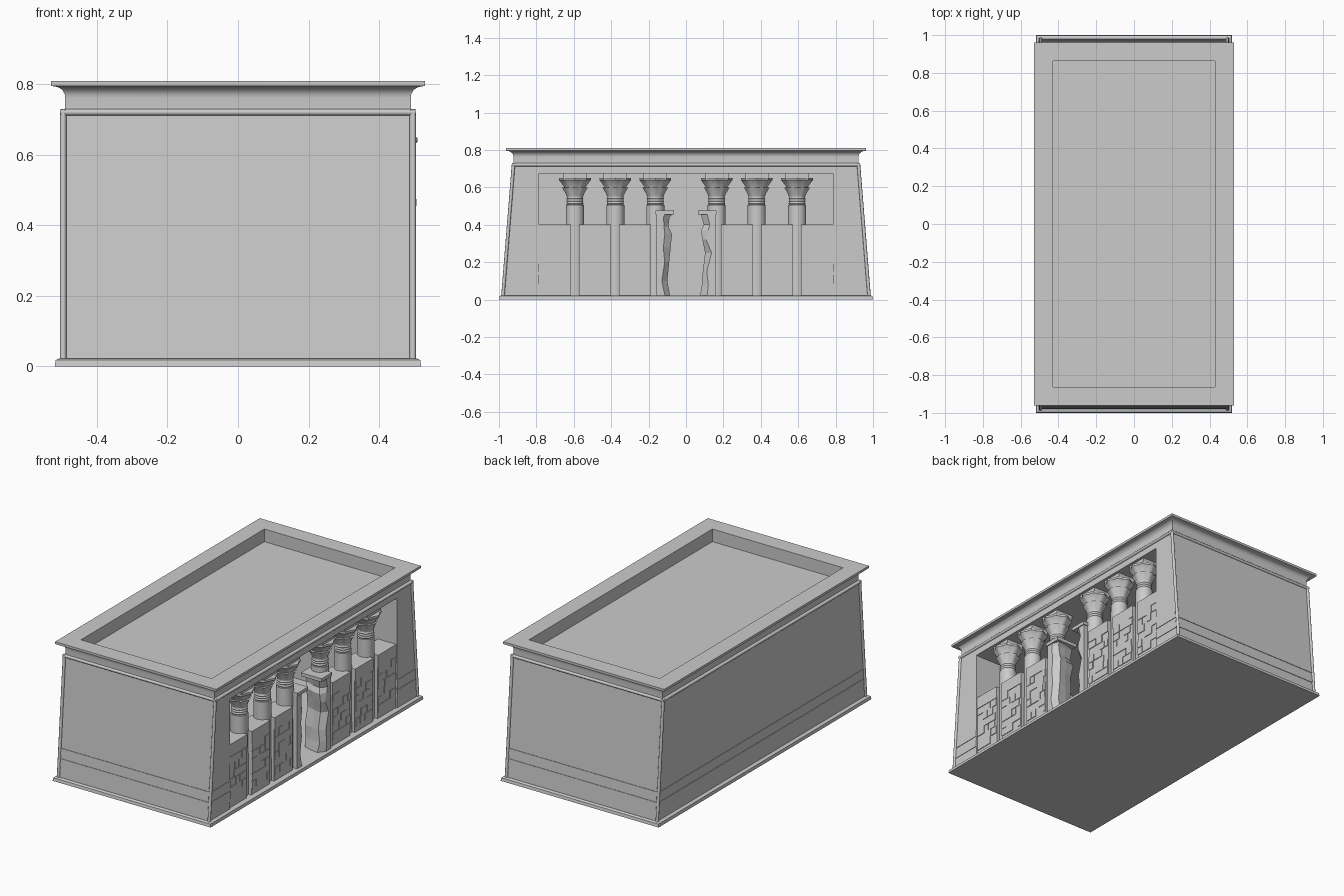
import bpy, bmesh, math, random
from mathutils import Vector

random.seed(4)
if "Cube" in bpy.data.objects:
    bpy.data.objects.remove(bpy.data.objects["Cube"])

stone = bpy.data.materials.new("pale grey stone")
stone.use_nodes = True
stone.diffuse_color = (0.6, 0.6, 0.6, 1)
stone.node_tree.nodes["Principled BSDF"].inputs["Base Color"].default_value = (0.6, 0.6, 0.6, 1)


def finish(name, bm, smooth=False):
    bmesh.ops.recalc_face_normals(bm, faces=bm.faces)
    mesh = bpy.data.meshes.new(name)
    bm.to_mesh(mesh)
    bm.free()
    mesh.materials.append(stone)
    ob = bpy.data.objects.new(name, mesh)
    bpy.context.collection.objects.link(ob)
    if smooth:
        bpy.ops.object.select_all(action="DESELECT")
        ob.select_set(True)
        bpy.context.view_layer.objects.active = ob
        bpy.ops.object.shade_smooth_by_angle(angle=math.radians(35))
    return ob


def loft(name, rings, smooth=False):
    """Skin a stack of closed rings and cap both ends."""
    bm = bmesh.new()
    rows = [[bm.verts.new(p) for p in ring] for ring in rings]
    n = len(rows[0])
    for a, b in zip(rows, rows[1:]):
        for i in range(n):
            bm.faces.new((a[i], a[(i + 1) % n], b[(i + 1) % n], b[i]))
    bm.faces.new(rows[0])
    bm.faces.new(rows[-1])
    return finish(name, bm, smooth)


def rect(x0, x1, y0, y1, z):
    return [(x0, y0, z), (x1, y0, z), (x1, y1, z), (x0, y1, z)]


def box(name, x0, x1, y0, y1, z0, z1):
    return loft(name, [rect(x0, x1, y0, y1, z) for z in (z0, z1)])


def add_boxes(name, boxes):
    """Many separate small blocks in one object."""
    bm = bmesh.new()
    for x0, x1, y0, y1, z0, z1 in boxes:
        r = bmesh.ops.create_cube(bm, size=1)
        for v in r["verts"]:
            v.co = Vector(((x0 + x1) / 2 + v.co.x * (x1 - x0),
                           (y0 + y1) / 2 + v.co.y * (y1 - y0),
                           (z0 + z1) / 2 + v.co.z * (z1 - z0)))
    return finish(name, bm)


def rod(name, a, b, r=0.009):
    a, b = Vector(a), Vector(b)
    q = (b - a).to_track_quat("Z", "Y")
    ring = [q @ Vector((r * math.cos(t), r * math.sin(t), 0))
            for t in (i * math.tau / 12 for i in range(12))]
    return loft(name, [[a + p for p in ring], [b + p for p in ring]], True)


def face_y(z):
    """Half depth of the leaning end walls at height z."""
    return 0.979 - 0.057 * (z - 0.02) / 0.71


WX, OPEN, FLOOR, TOP = 0.496, 0.785, 0.022, 0.73

# Plinth with a small chamfer
loft("plinth", [rect(-h, h, -d, d, z) for h, d, z in
                ((0.52, 1.0, 0), (0.517, 0.997, 0.018), (0.508, 0.988, FLOOR))])

# Walls, open on the +x side
for s, side in ((-1, "front"), (1, "back")):
    loft(side + "_wall", [rect(-WX, WX, s * OPEN, s * face_y(z), z) for z in (FLOOR, TOP)])
box("left_out_wall".replace("left_out", "rear_long"), -WX, -0.43, -OPEN, OPEN, FLOOR, TOP)
box("lintel_and_ceiling", -0.43, WX, -OPEN, OPEN, 0.675, TOP)

# Low raised courses around the foot of the walls
for i, (z0, z1) in enumerate(((0.085, 0.13), (0.15, 0.19))):
    e = 0.003
    for s in (-1, 1):
        loft(f"end_course_{i}", [rect(-0.487, 0.487, s * 0.9, s * (face_y(z) + e), z)
                                 for z in (z0, z1)])
        loft(f"facade_course_{i}", [rect(0.45, WX + e, s * OPEN, s * (face_y(z) - 0.012), z)
                                    for z in (z0, z1)])
    loft(f"rear_course_{i}", [rect(-WX - e, -0.45, 0.012 - face_y(z), face_y(z) - 0.012, z)
                              for z in (z0, z1)])

# Round mouldings on the corners and under the cornice
yt = face_y(0.721)
for sx in (-1, 1):
    for sy in (-1, 1):
        rod("corner_moulding", (sx * WX, sy * face_y(FLOOR), FLOOR), (sx * WX, sy * yt, 0.721))
    rod("long_top_moulding", (sx * WX, -yt - 0.008, 0.721), (sx * WX, yt + 0.008, 0.721))
    rod("end_top_moulding", (-0.504, sx * yt, 0.721), (0.504, sx * yt, 0.721))

# Flared cornice, parapet and sunken roof
flare = [(0, TOP), (0, 0.762)]
for i in range(1, 8):
    t = i / 7 * math.pi / 2
    flare.append((0.032 * (1 - math.cos(t)), 0.762 + 0.032 * math.sin(t)))
flare += [(0.04, 0.796), (0.04, 0.81), (-0.06, 0.81), (-0.06, 0.735)]
loft("cornice_and_roof", [rect(-0.49 - o, 0.49 + o, -0.922 - o, 0.922 + o, z)
                          for o, z in flare], True)

# Columns with lobed capitals
CX = 0.425
COLS = [s * y for s in (-1, 1) for y in (0.164, 0.378, 0.594)]


def lathe(name, y, profile, lobes=0, n=32):
    rings = []
    for r, z, amp in profile:
        ring = []
        for i in range(n):
            t = i * math.tau / n
            k = r * (1 + amp * math.cos(lobes * t))
            ring.append((CX + k * math.cos(t), y + k * math.sin(t), z))
        rings.append(ring)
    return loft(name, rings, True)


for y in COLS:
    lathe("column_shaft", y, [(0.049, FLOOR, 0), (0.048, 0.505, 0), (0.043, 0.507, 0),
                              (0.043, 0.55, 0)])
    for z in (0.513, 0.526, 0.539):
        lathe("neck_band", y, [(0.043, z - 0.005, 0), (0.046, z, 0), (0.043, z + 0.005, 0)])
    lathe("lower_petals", y, [(0.042, 0.548, 0), (0.05, 0.57, 0.03), (0.064, 0.598, 0.06),
                              (0.05, 0.602, 0)], 8)
    lathe("upper_petals", y, [(0.048, 0.58, 0), (0.058, 0.605, 0.03), (0.073, 0.63, 0.06),
                              (0.08, 0.638, 0.06), (0.08, 0.65, 0.06)], 8)
    box("abacus", CX - 0.055, CX + 0.055, y - 0.062, y + 0.062, 0.645, 0.677)

# Screen walls between the columns, with shallow worn masonry
SX = 0.488
spans = [(0.187, 0.357), (0.4, 0.572), (0.615, OPEN)]
bricks = []
for s in (-1, 1):
    for a, b in spans:
        y0, y1 = sorted((s * a, s * b))
        box("screen_wall", 0.37, SX, y0, y1, FLOOR, 0.40)
        for row in range(6):
            z = 0.058 + row * 0.045
            y = y0 + 0.004
            while y < y1 - 0.02:
                w = random.uniform(0.03, 0.07)
                if random.random() < 0.75:
                    bricks.append((SX - 0.01, SX + 0.004, y, min(y + w, y1 - 0.004),
                                   z, z + random.choice((0.042, 0.045))))
                y += w + random.choice((0, 0.004))
        bricks.append((SX - 0.01, SX + 0.004, y0, y1, 0.328, 0.40))
add_boxes("screen_masonry", bricks)

# Broken door jambs: straight outer edge, ragged inner edge
ragged = {
    -1: [(0.02, 0.085), (0.1, 0.1), (0.2, 0.09), (0.28, 0.082), (0.35, 0.075),
         (0.39, 0.095), (0.44, 0.088), (0.455, 0.075)],
    1: [(0.02, 0.075), (0.08, 0.085), (0.15, 0.09), (0.25, 0.102), (0.32, 0.088),
        (0.37, 0.08), (0.4, 0.095), (0.455, 0.08)],
}
for s, edge in ragged.items():
    rings = []
    for z, inner in edge:
        j = [random.uniform(-0.012, 0.012) for _ in range(4)]
        rings.append([(0.37, s * 0.158, z), (0.5, s * 0.158, z),
                      (0.5, s * (inner + 0.028 + j[0]), z),
                      (0.475 + j[1], s * inner, z),
                      (0.42 + j[2], s * (inner + 0.008), z),
                      (0.37, s * (inner + 0.02 + j[3]), z)])
    loft("door_jamb", rings)
    ys = sorted((s * 0.163, s * 0.063))
    box("jamb_cap", 0.37, 0.506, ys[0], ys[1], 0.455, 0.475)
